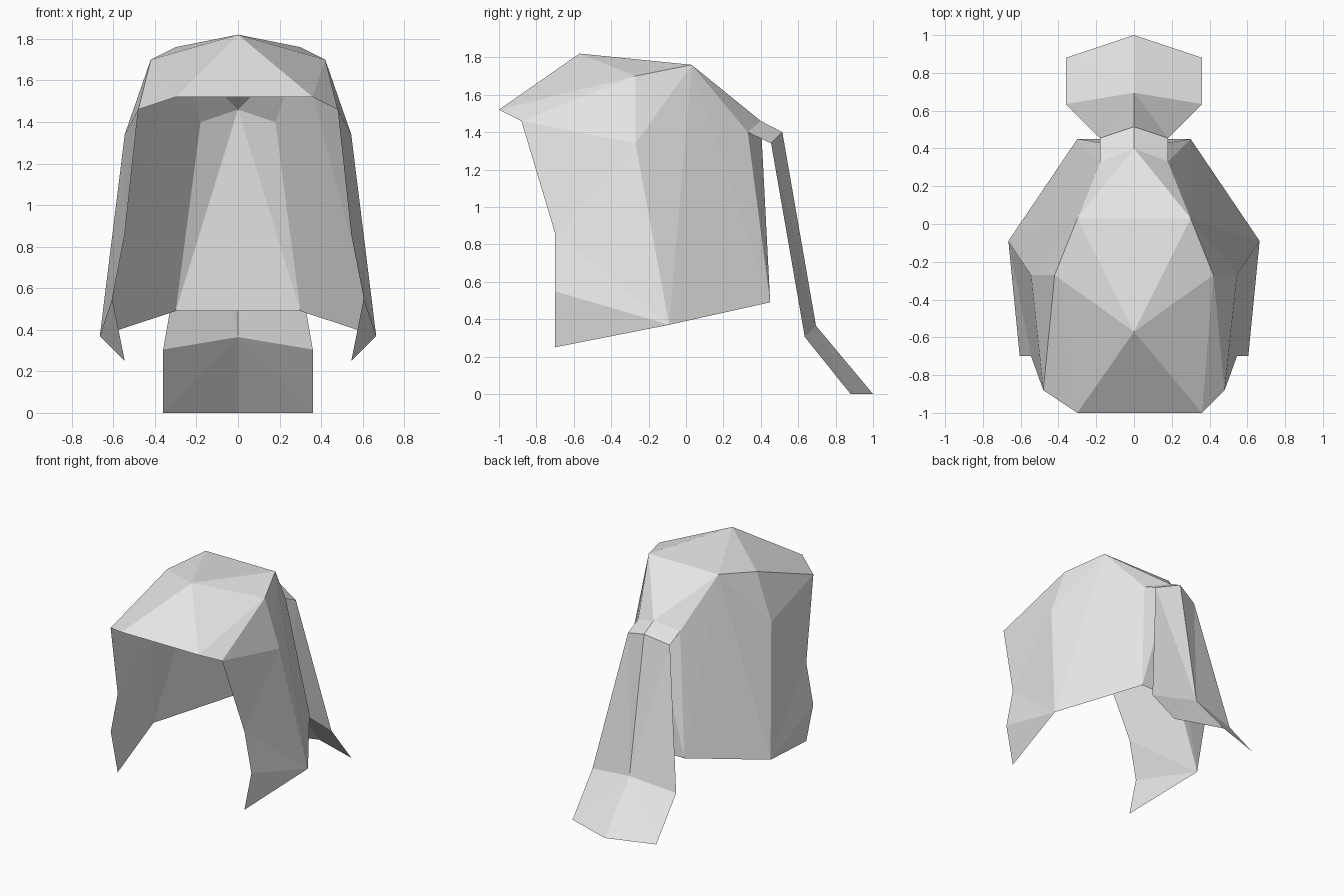
import bpy
import bmesh
from mathutils import Vector

cube = bpy.data.objects.get("Cube")
if cube:
    bpy.data.objects.remove(cube, do_unlink=True)

# One plain grey for all the hair
GREY = (0.8, 0.8, 0.8, 1.0)
hair_mat = bpy.data.materials.new("hair_grey")
hair_mat.use_nodes = True
hair_mat.diffuse_color = GREY
hair_mat.node_tree.nodes["Principled BSDF"].inputs["Base Color"].default_value = GREY

# Corner points of the +x half; points with x = 0 lie on the seam
POINTS = {
    "apex": (0, -0.57, 1.82),
    "fringe": (0.36, -1.0, 1.52),
    "temple": (0.48, -0.88, 1.46),
    "brow": (0.42, -0.27, 1.70),
    "crown": (0.30, 0.03, 1.76),
    "ear": (0.545, -0.27, 1.34),
    "lock_top": (0.545, -0.70, 0.86),
    "lock_mid": (0.605, -0.70, 0.55),
    "lock_tip": (0.545, -0.70, 0.25),
    "side_hem": (0.665, -0.09, 0.37),
    "back_hem": (0.30, 0.45, 0.49),
    "knot_mid": (0, 0.40, 1.46),
    "knot_side": (0.18, 0.33, 1.40),
    "tail_mid": (0, 0.515, 1.40),
    "tail_side": (0.18, 0.455, 1.34),
    "bend_mid": (0, 0.695, 0.365),
    "bend_side": (0.36, 0.635, 0.305),
    "end_mid": (0, 1.0, 0),
    "end_side": (0.36, 0.88, 0),
}


def point(name, side):
    """Corner on the given side; the fringe is swept a little to +x."""
    x, y, z = POINTS[name]
    if name == "fringe" and side < 0:
        x = 0.30
    return Vector((x * side, y, z))


def build_sheet(name, half_faces, middle_faces, inside):
    """Mirror the half faces, add faces across the seam, turn all outward."""
    bm = bmesh.new()
    cache = {}

    def vert(key, side):
        co = point(key, side)
        ref = (key, side if co.x else 0)
        if ref not in cache:
            cache[ref] = bm.verts.new(co)
        return cache[ref]

    for side in (1, -1):
        for face in half_faces:
            bm.faces.new([vert(key, side) for key in face.split()])
    for single, pair in middle_faces:
        bm.faces.new([vert(single, 1), vert(pair, 1), vert(pair, -1)])
    bm.normal_update()
    for face in bm.faces:
        if face.normal.dot(face.calc_center_median() - Vector(inside)) < 0:
            face.normal_flip()
    mesh = bpy.data.meshes.new(name)
    bm.to_mesh(mesh)
    bm.free()
    mesh.materials.append(hair_mat)
    obj = bpy.data.objects.new(name, mesh)
    bpy.context.collection.objects.link(obj)
    return obj


# Hair shell: fringe, crown, side locks and back panel
build_sheet(
    "hair_shell",
    [
        "apex fringe brow",
        "fringe temple brow",
        "temple ear brow",
        "apex brow crown",
        "brow ear crown",
        "temple lock_top ear",
        "lock_top side_hem ear",
        "lock_top lock_mid side_hem",
        "lock_mid lock_tip side_hem",
        "ear side_hem crown",
        "side_hem back_hem crown",
        "crown back_hem knot_side",
        "crown knot_side knot_mid",
        "knot_mid knot_side back_hem",
    ],
    [("apex", "fringe"), ("apex", "crown"),
     ("knot_mid", "crown"), ("knot_mid", "back_hem")],
    inside=(0, -0.3, 0.8),
)

# Short band where the tail leaves the head
build_sheet(
    "hair_tie",
    ["knot_mid knot_side tail_side tail_mid"],
    [],
    inside=(0, 0, 0),
)

# Flared ponytail with a kicked-out end
build_sheet(
    "ponytail",
    [
        "tail_mid tail_side bend_mid",
        "tail_side bend_side bend_mid",
        "bend_mid bend_side end_side",
        "bend_mid end_side end_mid",
    ],
    [],
    inside=(0, 0, 0),
)
